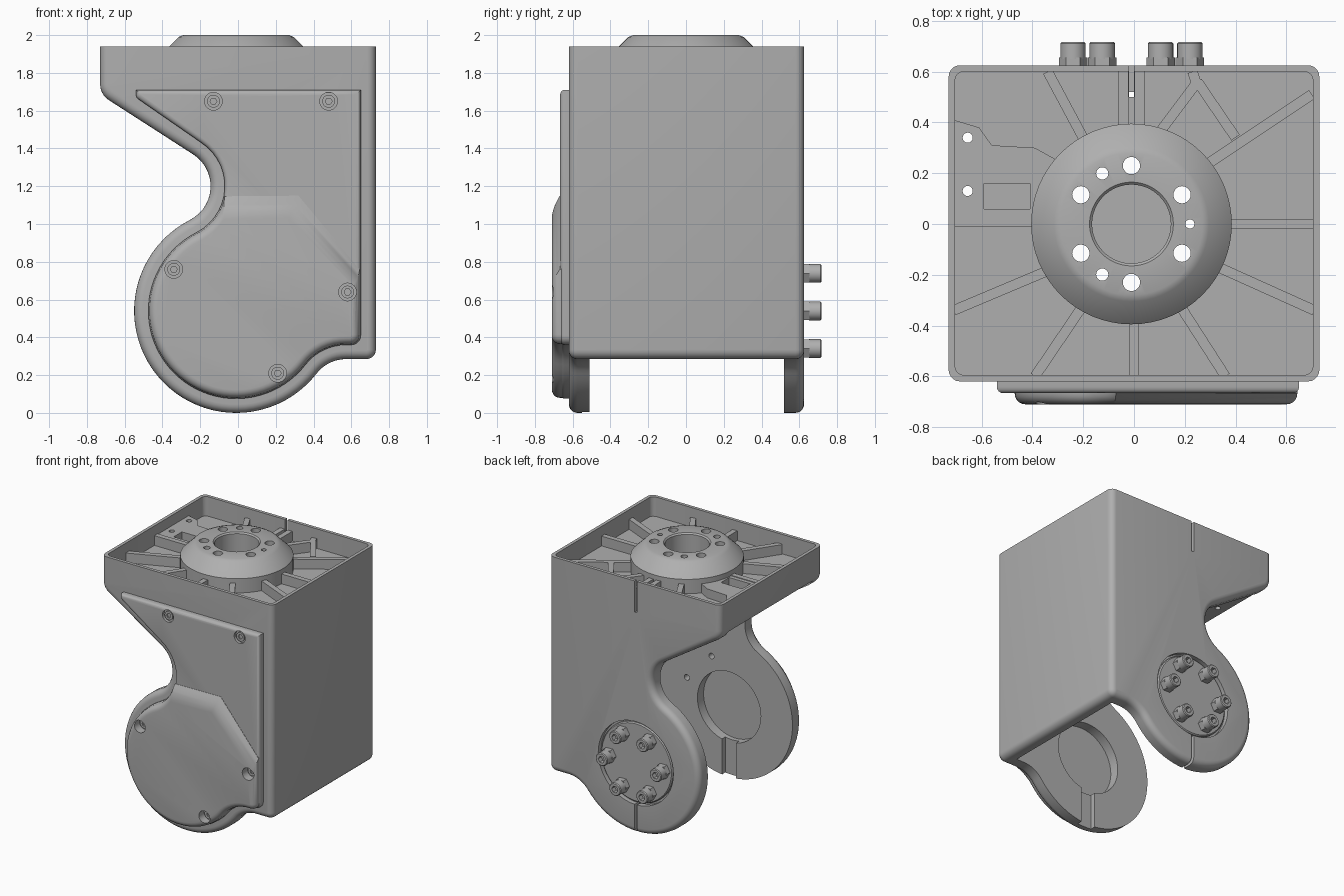
import bpy, bmesh, math
from mathutils import Vector

if "Cube" in bpy.data.objects:
    bpy.data.objects.remove(bpy.data.objects["Cube"])

grey = bpy.data.materials.new("cast_grey")
grey.use_nodes = True
grey.diffuse_color = (0.43, 0.43, 0.43, 1)
grey.node_tree.nodes["Principled BSDF"].inputs["Base Color"].default_value = grey.diffuse_color


def finish(name, bm):
    bmesh.ops.recalc_face_normals(bm, faces=bm.faces)
    mesh = bpy.data.meshes.new(name)
    bm.to_mesh(mesh)
    bm.free()
    mesh.materials.append(grey)
    ob = bpy.data.objects.new(name, mesh)
    bpy.context.collection.objects.link(ob)
    return ob


def arc(cx, cy, r, a0, a1, n=8):
    steps = [math.radians(a0 + (a1 - a0) * i / n) for i in range(n + 1)]
    return [(cx + r * math.cos(a), cy + r * math.sin(a)) for a in steps]


def circle(cx, cy, r, n=32):
    return arc(cx, cy, r, 0, 360, n)[:-1]


def rect(x0, y0, x1, y1):
    return [(x0, y0), (x1, y0), (x1, y1), (x0, y1)]


def loft(name, layers, axis="Y"):
    """Skin a stack of (height, outline) layers into a closed solid."""
    bm = bmesh.new()
    rings = [[bm.verts.new((a, h, b) if axis == "Y" else (a, b, h)) for a, b in pts]
             for h, pts in layers]
    bm.faces.new(rings[0])
    bm.faces.new(rings[-1])
    for low, high in zip(rings, rings[1:]):
        for i in range(len(low)):
            j = (i + 1) % len(low)
            bm.faces.new((low[i], low[j], high[j], high[i]))
    return finish(name, bm)


def prism(name, pts, lo, hi, axis="Y"):
    return loft(name, [(lo, pts), (hi, pts)], axis)


def cut(targets, *args):
    """Subtract a prism from each target."""
    tool = prism("cutter", *args)
    tool.hide_render = True
    for ob in targets:
        mod = ob.modifiers.new("cut", "BOOLEAN")
        mod.operation, mod.solver, mod.object = "DIFFERENCE", "EXACT", tool
        bpy.context.view_layer.objects.active = ob
        bpy.ops.object.modifier_apply(modifier=mod.name)
    bpy.data.objects.remove(tool)


def rounding(r, n=5):
    """Quarter-round steps as (inset, rise), from wall to face."""
    turns = [math.pi / 2 * i / n for i in range(n + 1)]
    return [(r * (1 - math.cos(a)), r * math.sin(a)) for a in turns]


CX, CZ = -0.01, 0.54      # pivot centre


def lower_outline(d, e, right, start=57):
    """Throat, pivot disc and foot, moved inward by d and rounded in by e."""
    t = d + e
    return (arc(-0.345, 1.2, 0.2 + t, start, -63.1, 14)
            + arc(CX, CZ, 0.54 - t, 116.9, 322, 44)[1:]
            + arc(0.573, 0.085, 0.2 + t, 142, 90)[1:]
            + arc(right - 0.05, 0.335 + d, 0.05 - e, -90, 0, 5))


def housing_outline(e):
    return ([(0.73 - e, 1.94), (e - 0.73, 1.94)] + arc(-0.63, 1.74, 0.1 - e, 180, 237, 5)
            + lower_outline(0, e, 0.73))


def cover_outline(e):
    return ([(0.65 - e, 1.71 - e), (e - 0.54, 1.71 - e)]
            + arc(-0.51, 1.685, 0.03 - e, 180, 237, 3) + lower_outline(0.075, e, 0.65))


def raised_outline(e, f):
    """Lower cover half; f slides its upper edge down to make a ramp."""
    return ([(0.643 - e, 0.76 - 0.1 * f), (0.32 - 0.05 * f, 1.15 - 0.12 * f)]
            + lower_outline(0.08, e, 0.643, -11 - 22 * f))


# Housing: one rounded solid, hollowed into two side plates, end wall and deck
edge = rounding(0.045)
front_half = [(-0.575 - rise, housing_outline(e)) for e, rise in reversed(edge)]
back_half = [(0.58 + rise, housing_outline(e)) for e, rise in edge]
housing = loft("housing", front_half + back_half)
cut([housing], rect(-1, -1, 0.64, 1.70), -0.51, 0.52)
FLOOR, RIB_TOP = 1.79, 1.865
tray = (arc(0.67, 0.565, 0.035, 0, 90, 4) + arc(-0.67, 0.565, 0.035, 90, 180, 4)
        + arc(-0.67, -0.56, 0.035, 180, 270, 4) + arc(0.67, -0.56, 0.035, 270, 360, 4))
cut([housing], tray, FLOOR, 2.1, "Z")

# Clamp slits in the rear plate and the recess for the rear flange
cut([housing], rect(-0.02, 1.70, 0, 2.1), 0.5, 0.7)
cut([housing], rect(-0.02, -0.1, 0, 0.3), 0.4, 0.7)
cut([housing], circle(CX, CZ, 0.32, 48), 0.59, 0.7)
loft("rear_flange", [(0.56, circle(CX, CZ, 0.305, 48)), (0.607, circle(CX, CZ, 0.305, 48)),
                     (0.615, circle(CX, CZ, 0.297, 48))])

# Bearing seat and cable channel on the inside of the front plate
cut([housing], circle(CX, CZ, 0.27, 48), -0.585, -0.4)
cut([housing], rect(-0.07, -0.1, 0.05, 0.32), -0.55, -0.4)
for x, z in ((0.35, 0.67), (0.14, 0.89)):
    cut([housing], circle(x, z, 0.022, 16), -0.56, -0.4)

# Cover on the front plate, with a raised lower half behind a ramp
cover = loft("front_cover", [(-0.61, cover_outline(0))]
             + [(-0.642 - rise, cover_outline(e)) for e, rise in rounding(0.024, 4)])
raised = loft("raised_cover", [(-0.62, raised_outline(0, 0))]
              + [(-0.668 - rise, raised_outline(e, i / 5))
                 for i, (e, rise) in enumerate(rounding(0.042))])

# Cover screws in round pockets
for i, (x, z) in enumerate([(-0.13, 1.65), (0.48, 1.65), (-0.34, 0.76),
                            (0.58, 0.64), (0.21, 0.21)]):
    cut([cover, raised], circle(x, z, 0.047, 24), -0.645, -0.8)
    head = prism(f"cover_screw_{i + 1}", circle(x, z, 0.034, 20), -0.658, -0.64)
    cut([head], circle(x, z, 0.018, 6), -0.7, -0.648)

# Rear pivot bolts: hexagonal collar and socket head
for i in range(6):
    a = math.radians(60 * i)
    x, z = CX + 0.23 * math.cos(a), CZ + 0.23 * math.sin(a)
    prism(f"bolt_collar_{i + 1}", circle(x, z, 0.056, 6), 0.6, 0.655)
    head = loft(f"bolt_head_{i + 1}", [(0.65, circle(x, z, 0.05, 24)),
                                       (0.711, circle(x, z, 0.05, 24)),
                                       (0.717, circle(x, z, 0.044, 24))])
    cut([head], circle(x, z, 0.026, 6), 0.68, 0.8)

# Mounting hub, turned from a profile
bm = bmesh.new()
profile = [(0.155, 1.76), (0.155, 1.99), (0.165, 2.0), (0.28, 2.0), (0.305, 1.99),
           (0.395, 1.9), (0.395, 1.76)]
ring = [bm.verts.new((r, 0, z)) for r, z in profile]
edges = [bm.edges.new((ring[i], ring[(i + 1) % len(ring)])) for i in range(len(ring))]
bmesh.ops.spin(bm, geom=ring + edges, cent=(0, 0, 0), axis=(0, 0, 1),
               angle=2 * math.pi, steps=64)
bmesh.ops.remove_doubles(bm, verts=bm.verts, dist=0.0001)
bmesh.ops.translate(bm, verts=bm.verts, vec=(CX, 0, 0))
hub = finish("mounting_hub", bm)
for angle, r in [(30 + 60 * i, 0.034) for i in range(6)] + [(120, 0.024), (240, 0.024), (0, 0.018)]:
    a = math.radians(angle)
    cut([hub, housing], circle(CX + 0.23 * math.cos(a), 0.23 * math.sin(a), r, 20),
        1.6, 2.2, "Z")

# Stiffening ribs from the hub to the rim
ribs = [((-0.042, 0.36), (-0.042, 0.6)), ((0.022, 0.36), (0.022, 0.6)),
        ((-0.19, 0.32), (-0.34, 0.6)), ((0.1, 0.36), (0.25, 0.56)),
        ((0.25, 0.54), (0.23, 0.6)), ((0.25, 0.56), (0.4, 0.34)),
        ((0.28, 0.23), (0.7, 0.51)), ((0.36, 0.0), (0.71, 0.0)),
        ((0.31, -0.16), (0.71, -0.34)), ((0.18, -0.32), (0.36, -0.6)),
        ((0.0, -0.36), (0.0, -0.6)), ((-0.2, -0.32), (-0.39, -0.6)),
        ((-0.33, -0.18), (-0.71, -0.34)), ((-0.38, 0.01), (-0.71, 0.01))]
for i, (p, q) in enumerate(ribs):
    p, q = Vector(p), Vector(q)
    side = (q - p).normalized().orthogonal() * 0.02
    prism(f"deck_rib_{i + 1}", [p + side, q + side, q - side, p - side],
          FLOOR - 0.01, RIB_TOP, "Z")

# Raised land beside the hub with a window and two through holes
land = prism("deck_land", [(-0.71, 0.02), (-0.37, 0.02), (-0.3, 0.25), (-0.39, 0.3),
                           (-0.56, 0.31), (-0.61, 0.38), (-0.71, 0.41)],
             FLOOR - 0.01, RIB_TOP - 0.005, "Z")
cut([land], rect(-0.59, 0.06, -0.41, 0.16), FLOOR + 0.005, 2, "Z")
for y in (0.13, 0.34):
    cut([land, housing], circle(-0.655, y, 0.02, 16), 1.4, 2, "Z")

# Smooth the rounded surfaces, keep real edges crisp
bpy.ops.object.select_all(action="DESELECT")
for ob in bpy.context.collection.objects:
    if ob.type == "MESH" and grey.name in ob.data.materials:
        ob.select_set(True)
        bpy.context.view_layer.objects.active = ob
bpy.ops.object.shade_smooth_by_angle(angle=math.radians(32))
